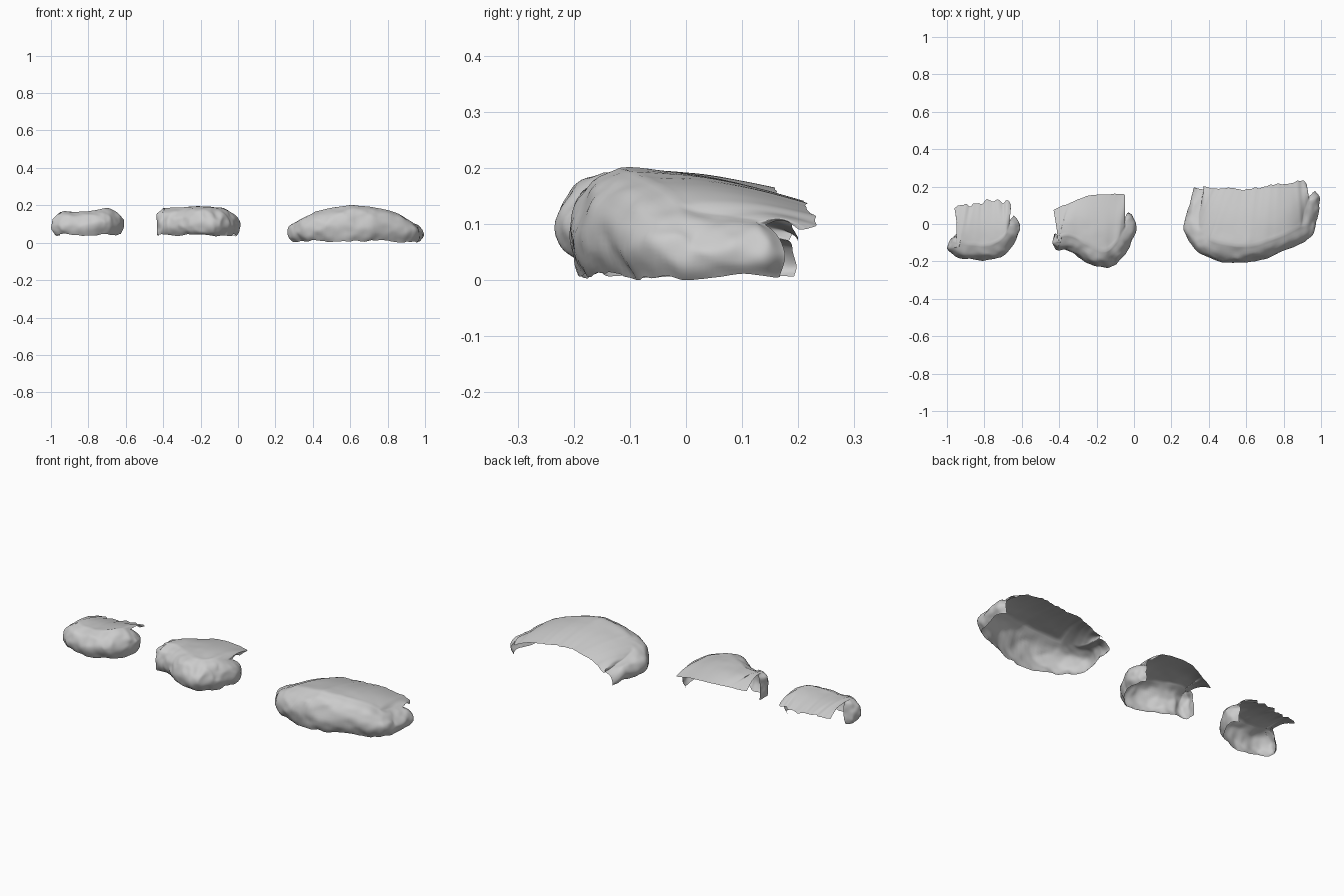
import bpy, bmesh, math
from mathutils import Vector, noise

if "Cube" in bpy.data.objects:
    bpy.data.objects.remove(bpy.data.objects["Cube"])

# wall section: (inset from outline, fraction of height)
SECTION = [(.018, 0), (.003, .2), (0, .45), (.012, .68), (.036, .87), (.075, 1)]
COLS, WALL_ROWS, TOP_ROWS = 110, 20, 18


def spline(points, t):
    """Catmull-Rom through points of any dimension, t in 0..1."""
    f = t * (len(points) - 1)
    i = min(int(f), len(points) - 2)
    u = f - i
    a, b, c, d = [points[max(0, min(len(points) - 1, k))] for k in (i - 1, i, i + 1, i + 2)]
    return [.5 * (2 * q + (r - p) * u + (2 * p - 5 * q + 4 * r - s) * u * u
                  + (3 * q - p - 3 * r + s) * u ** 3) for p, q, r, s in zip(a, b, c, d)]


def rough(p, amp):
    """Craggy stone offset."""
    return (noise.noise_vector(p * 11) * amp + noise.noise_vector(p * 26) * amp * .45)


def rock(name, rows, base, insets, jag, amp):
    """Open shell: wall wrapping the front and sides, cap running to the back edge.
    rows: outline x, y, rim z, then matching back-edge x, y, z."""
    bm = bmesh.new()
    columns = []
    for i in range(COLS + 1):
        t = i / COLS
        x, y, rim, bx, by, bz = spline(rows, t)
        p0, p1 = spline(rows, max(0, t - .04)), spline(rows, min(1, t + .04))
        tan = Vector((p1[0] - p0[0], p1[1] - p0[1], 0)).normalized()
        inward = Vector((-tan.y, tan.x, 0))
        scale = spline(insets, t)[0]
        foot = base + .005 * noise.noise(Vector((x * 20, y * 20, 3)))
        col = []
        # wall
        for j in range(WALL_ROWS + 1):
            inset, h = spline(SECTION, j / WALL_ROWS)
            p = Vector((x, y, foot + (rim - foot) * h)) + inward * inset * scale
            fade = 1 - .75 * max(0, (j / WALL_ROWS - .7) / .3)
            col.append(p + rough(p, amp * fade))
        # cap
        start = col[-1].copy()
        end = Vector((bx, by + jag * noise.noise(Vector((bx * 35, by * 35, 7))), bz))
        for j in range(1, TOP_ROWS + 1):
            u = j / TOP_ROWS
            p = start.lerp(end, u)
            p.z += .012 * math.sin(math.pi * u)
            col.append(p + rough(p, amp * .25 * (1 - u) ** 2))
        for p in col:
            p.z = max(p.z, 0)
        columns.append([bm.verts.new(p) for p in col])
    for a, b in zip(columns, columns[1:]):
        for j in range(len(a) - 1):
            bm.faces.new((a[j], b[j], b[j + 1], a[j + 1]))
    for f in bm.faces:
        f.smooth = True
    mesh = bpy.data.meshes.new(name)
    bm.to_mesh(mesh)
    bm.free()
    bpy.context.collection.objects.link(bpy.data.objects.new(name, mesh))


# small rock on the left
rock("small_rock", [
    (-.95, -.05, .160, -.960, .100, .125),
    (-.985, -.085, .160, -.940, .105, .128),
    (-.99, -.14, .165, -.910, .100, .130),
    (-.93, -.18, .165, -.870, .105, .130),
    (-.80, -.195, .168, -.80, .118, .128),
    (-.69, -.16, .182, -.74, .125, .132),
    (-.625, -.08, .185, -.69, .120, .135),
    (-.615, 0, .170, -.66, .110, .138),
    (-.64, .04, .160, -.66, .070, .150)],
    .045, [(.3,), (1,), (1,), (.6,)], .03, .012)

# middle rock
rock("middle_rock", [
    (-.43, -.05, .175, -.43, .075, .135),
    (-.44, -.10, .180, -.40, .090, .140),
    (-.41, -.135, .185, -.36, .105, .147),
    (-.36, -.13, .188, -.31, .125, .155),
    (-.29, -.18, .190, -.25, .150, .163),
    (-.18, -.225, .192, -.19, .157, .165),
    (-.09, -.205, .190, -.13, .158, .162),
    (-.02, -.115, .185, -.07, .160, .152),
    (.01, -.03, .165, -.05, .155, .150),
    (-.005, .035, .155, -.048, .12, .150),
    (-.03, .06, .150, -.047, .080, .150)],
    .038, [(.3,), (1,), (1,), (.6,)], .004, .014)

# large domed rock on the right
rock("large_rock", [
    (.32, .20, .070, .37, .200, .070),
    (.285, .08, .100, .40, .195, .085),
    (.27, -.03, .125, .44, .190, .110),
    (.31, -.11, .145, .48, .190, .125),
    (.39, -.175, .168, .53, .190, .138),
    (.59, -.208, .197, .62, .190, .145),
    (.78, -.15, .186, .76, .210, .138),
    (.94, -.065, .140, .86, .225, .118),
    (.975, .05, .115, .90, .232, .100),
    (.99, .13, .105, .92, .220, .092),
    (.965, .17, .100, .925, .200, .090)],
    .008, [(.8,), (1.2,), (1,), (.6,)], .012, .012)
